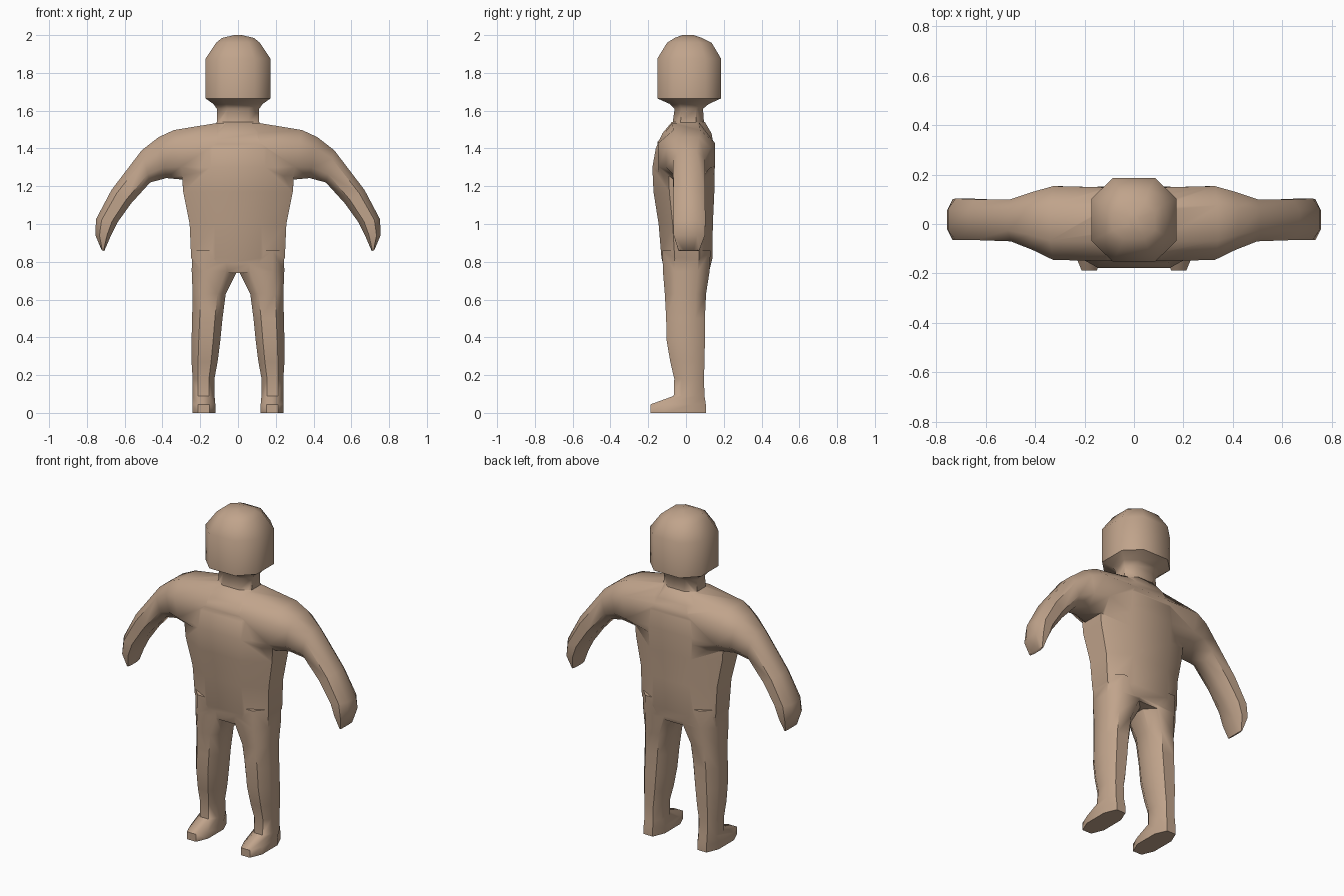
import bpy, bmesh, math
from mathutils import Vector as V

skin = bpy.data.materials.new("tan skin")
skin.diffuse_color = (0.53, 0.37, 0.26, 1)


def section(a, b, y0, y1, c=0.48):
    """Eight-sided ring whose xz axis runs a to b, with depth y0 to y1."""
    a, b = V((a[0], 0, a[1])), V((b[0], 0, b[1]))
    mid, u = (a + b) / 2 + V((0, (y0 + y1) / 2, 0)), (b - a) / 2
    v = V((0, (y1 - y0) / 2, 0))
    return [mid + u * s + v * t for s, t in
            ((1, -c), (1, c), (c, 1), (-c, 1), (-1, c), (-1, -c), (-c, -1), (c, -1))]


def level(z, x0, x1, y0, y1, c=0.48):
    return section((x0, z), (x1, z), y0, y1, c)


def loft(name, rings):
    bm = bmesh.new()
    loops = [[bm.verts.new(p) for p in r] for r in rings]
    for p, q in zip(loops, loops[1:]):
        for i in range(8):
            j = (i + 1) % 8
            bm.faces.new((p[i], p[j], q[j], q[i]))
    bm.faces.new(loops[0])
    bm.faces.new(loops[-1])
    bmesh.ops.recalc_face_normals(bm, faces=bm.faces)
    me = bpy.data.meshes.new(name)
    bm.to_mesh(me)
    bm.free()
    me.materials.append(skin)
    ob = bpy.data.objects.new(name, me)
    bpy.context.collection.objects.link(ob)
    return ob


# torso: height, half width, front, back
body = loft("body", [level(z, -w, w, f, b) for z, w, f, b in (
    (0.74, 0.20, -0.11, 0.12), (0.82, 0.248, -0.13, 0.14), (1.0, 0.256, -0.145, 0.142),
    (1.17, 0.29, -0.172, 0.15), (1.3, 0.30, -0.178, 0.152), (1.4, 0.28, -0.16, 0.15),
    (1.48, 0.2, -0.125, 0.135), (1.54, 0.11, -0.075, 0.10))])

# head and neck
head = loft("head", [level(z, -w, w, f, b, 0.5) for z, w, f, b in (
    (1.45, 0.115, -0.075, 0.10), (1.54, 0.112, -0.07, 0.095), (1.61, 0.112, -0.06, 0.09),
    (1.635, 0.13, -0.085, 0.12), (1.665, 0.172, -0.152, 0.186), (1.875, 0.172, -0.152, 0.186),
    (1.96, 0.115, -0.10, 0.135), (1.985, 0.085, -0.06, 0.085), (2.0, 0.02, -0.02, 0.04))])

# arms: lower point, upper point, front, back, running from shoulder to hand
arm = [((0.29, 1.235), (0.34, 1.497), -0.145, 0.153), ((0.38, 1.243), (0.42, 1.46), -0.105, 0.13),
       ((0.465, 1.22), (0.51, 1.39), -0.07, 0.10), ((0.565, 1.11), (0.67, 1.18), -0.065, 0.10),
       ((0.637, 1.01), (0.752, 1.025), -0.065, 0.103), ((0.672, 0.94), (0.755, 0.94), -0.065, 0.10),
       ((0.708, 0.857), (0.722, 0.862), -0.04, 0.07)]
left = [section((-a[0], a[1]), (-b[0], b[1]), f, k) for a, b, f, k in reversed(arm)]
middle = [section((x, 1.15), (x, 1.535), -0.15, 0.148) for x in (-0.11, 0.11)]
right = [section(*s) for s in arm]
arms = loft("arms", left + middle + right)

# legs with feet: height, inner, outer, front, back
leg = [(0.0, 0.12, 0.242, -0.188, 0.105), (0.045, 0.12, 0.242, -0.188, 0.105),
       (0.09, 0.124, 0.24, -0.065, 0.098), (0.18, 0.125, 0.24, -0.062, 0.095),
       (0.27, 0.108, 0.246, -0.083, 0.098), (0.38, 0.094, 0.246, -0.102, 0.10),
       (0.50, 0.082, 0.243, -0.105, 0.10), (0.63, 0.065, 0.24, -0.112, 0.106),
       (0.75, 0.004, 0.245, -0.122, 0.125), (0.86, 0.004, 0.244, -0.125, 0.13)]
legs = [loft(n, [level(z, s * a, s * b, f, k, 0.5) for z, a, b, f, k in leg])
        for n, s in (("right_leg", 1), ("left_leg", -1))]

# fuse the parts into one skin
for part in [arms, head] + legs:
    m = body.modifiers.new("union", 'BOOLEAN')
    m.operation, m.solver, m.object = 'UNION', 'EXACT', part
    bpy.context.view_layer.objects.active = body
    bpy.ops.object.modifier_apply(modifier=m.name)
    bpy.data.objects.remove(part)
bpy.ops.object.select_all(action='DESELECT')
body.select_set(True)
bpy.ops.object.shade_smooth_by_angle(angle=math.radians(50))
